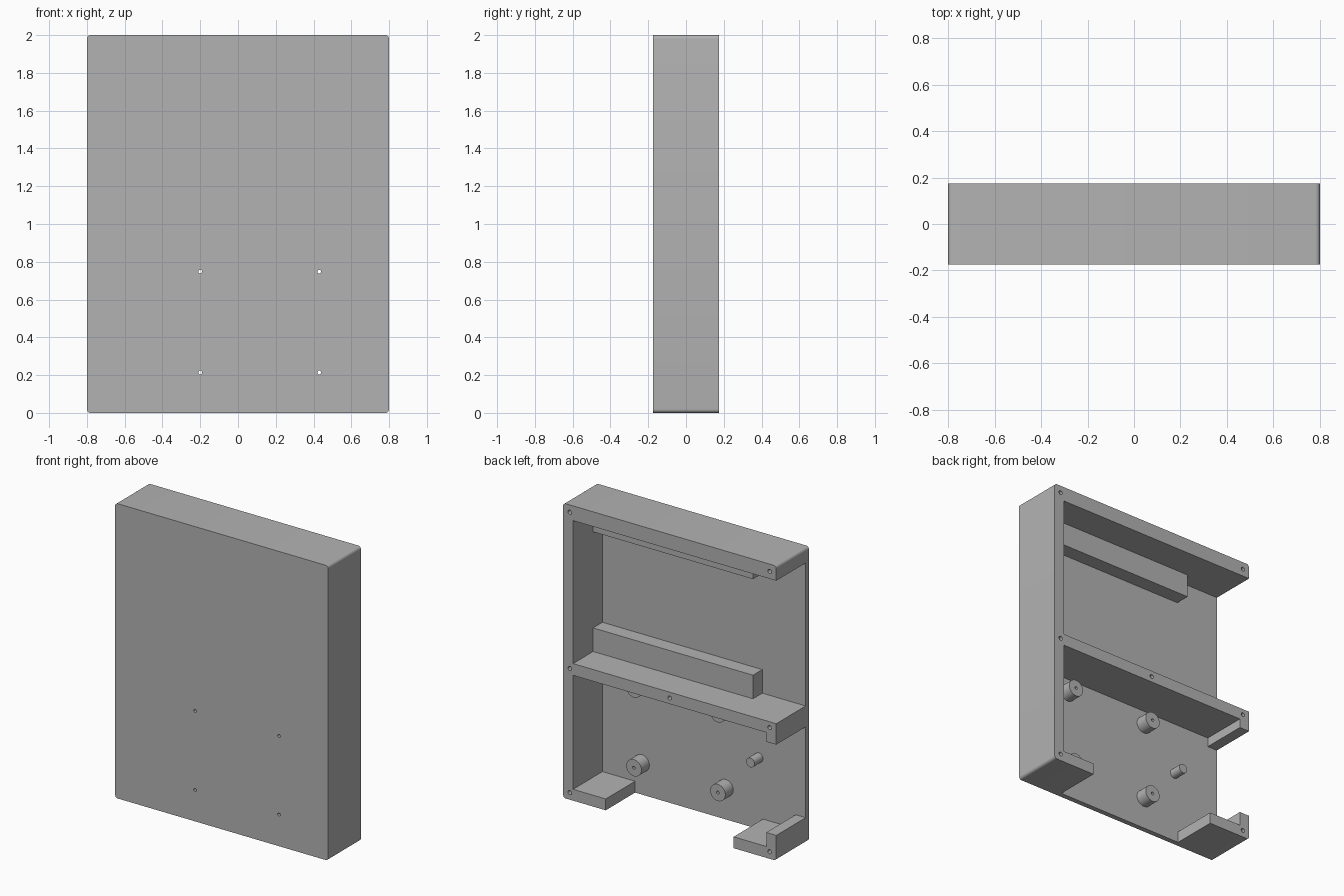
import bpy, bmesh, math
from mathutils import Matrix, Vector

old = bpy.data.objects.get("Cube")
if old:
    bpy.data.objects.remove(old, do_unlink=True)

GREY = (0.45, 0.45, 0.45, 1)
grey = bpy.data.materials.new("light grey plastic")
grey.use_nodes = True
grey.diffuse_color = GREY
grey.node_tree.nodes["Principled BSDF"].inputs["Base Color"].default_value = GREY

BACK, FRONT = 0.175, -0.175     # outer faces
PLATE = -0.14                   # inside face of the front plate
WALL = 0.725                    # inside face of the side walls
SHELF_TOP, SHELF_LOW = 0.93, 0.85
TOP_LOW, FLOOR = 1.9, 0.077


def finish(name, bm):
    bmesh.ops.recalc_face_normals(bm, faces=bm.faces)
    mesh = bpy.data.meshes.new(name)
    bm.to_mesh(mesh)
    bm.free()
    mesh.materials.append(grey)
    obj = bpy.data.objects.new(name, mesh)
    bpy.context.collection.objects.link(obj)
    return obj


def box(name, x, y, z, radius=0):
    """Box from (min, max) pairs; radius rounds the edges running along y."""
    bm = bmesh.new()
    bmesh.ops.create_cube(bm, size=1)
    for v in bm.verts:
        v.co = Vector([sum(r) / 2 + c * (r[1] - r[0]) for c, r in zip(v.co, (x, y, z))])
    if radius:
        edges = [e for e in bm.edges
                 if abs(e.verts[0].co.y - e.verts[1].co.y) > 0.01]
        bmesh.ops.bevel(bm, geom=edges, offset=radius, segments=6,
                        profile=0.5, affect='EDGES')
    return finish(name, bm)


def cylinder(name, x, z, radius, y):
    bm = bmesh.new()
    place = Matrix.Translation((x, sum(y) / 2, z)) @ Matrix.Rotation(math.pi / 2, 4, 'X')
    bmesh.ops.create_cone(bm, cap_ends=True, segments=32, radius1=radius,
                          radius2=radius, depth=y[1] - y[0], matrix=place)
    return finish(name, bm)


def cut(obj, cutters):
    """Carve the cutters out of obj, then throw them away."""
    for c in cutters:
        c.hide_render = True
        mod = obj.modifiers.new("cut", 'BOOLEAN')
        mod.operation, mod.solver, mod.object = 'DIFFERENCE', 'EXACT', c
    graph = bpy.context.evaluated_depsgraph_get()
    mesh = bpy.data.meshes.new_from_object(obj.evaluated_get(graph))
    obj.modifiers.clear()
    obj.data = mesh
    for c in cutters:
        bpy.data.objects.remove(c, do_unlink=True)


def smooth(obj):
    bpy.ops.object.select_all(action='DESELECT')
    obj.select_set(True)
    bpy.context.view_layer.objects.active = obj
    bpy.ops.object.shade_smooth_by_angle(angle=math.radians(30))


# Case: rounded block, hollowed from the back into two bays
case = box("case", (-0.8, 0.8), (FRONT, BACK), (0, 2), radius=0.02)
deep = (PLATE, 0.3)
cutters = [
    box("upper_bay", (-1, WALL), deep, (SHELF_TOP, TOP_LOW)),
    box("lower_bay", (-WALL, WALL), deep, (FLOOR, SHELF_LOW)),
    box("side_window", (-1, -0.7), deep, (0.172, 0.788)),
    box("floor_gap", (-0.48, 0.48), deep, (-0.1, 0.2)),
]

# Screw holes in the back rim
screws = [(sx * 0.75, z) for sx in (-1, 1) for z in (0.048, 0.89, 1.95)] + [(0, 0.89)]
for x, z in screws:
    cutters.append(cylinder("screw_hole", x, z, 0.014, (0.05, 0.3)))

# Mounting holes through the front plate
mounts = [(x, z) for x in (-0.2, 0.43) for z in (0.214, 0.748)]
for x, z in mounts:
    cutters.append(cylinder("mount_hole", x, z, 0.01, (-0.3, 0)))
cut(case, cutters)
smooth(case)

# Drilled standoffs behind the mounting holes
for i, (x, z) in enumerate(mounts):
    standoff = cylinder(f"standoff_{i + 1}", x, z, 0.057, (PLATE - 0.005, -0.055))
    cut(standoff, [cylinder("standoff_hole", x, z, 0.01, (-0.3, 0))])
    smooth(standoff)

# Small locating peg
smooth(cylinder("locating_peg", -0.448, 0.486, 0.032, (PLATE - 0.005, -0.05)))

# Retaining bars above the shelf and under the top wall
for name, z in (("lower_bar", (SHELF_TOP - 0.005, 1.09)),
                ("upper_bar", (1.742, TOP_LOW + 0.005))):
    box(name, (-0.475, WALL + 0.005), (PLATE - 0.005, -0.04), z)
